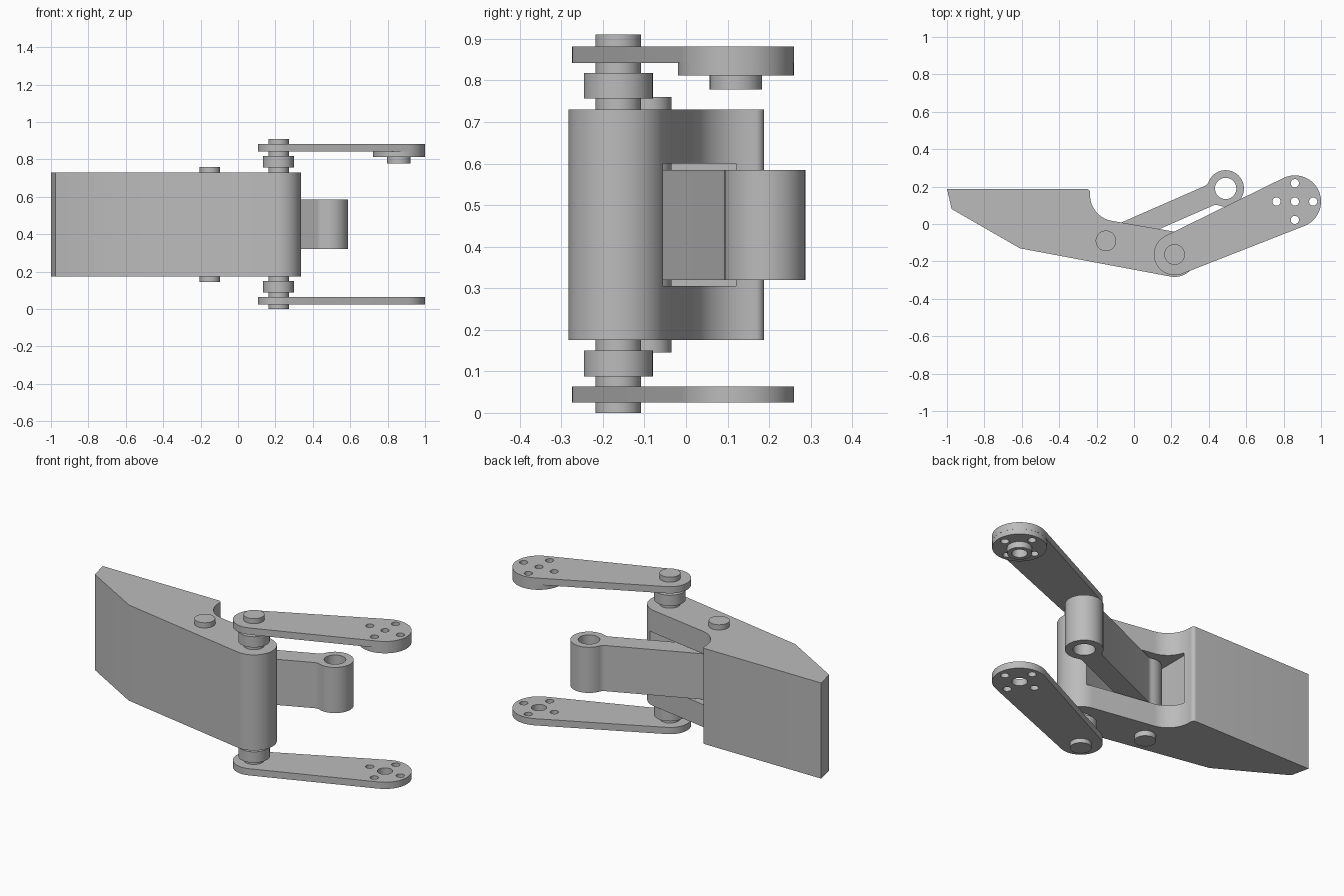
import bpy, bmesh, math
from math import cos, sin, radians, degrees, sqrt, atan2

if "Cube" in bpy.data.objects:
    bpy.data.objects.remove(bpy.data.objects["Cube"])

GREY = (0.5, 0.5, 0.5, 1)
metal = bpy.data.materials.new("plain grey")
metal.use_nodes = True
metal.diffuse_color = GREY
metal.node_tree.nodes["Principled BSDF"].inputs["Base Color"].default_value = GREY

HINGE = (0.217, -0.163)
PIVOT = (-0.15, -0.09)
EYE = (0.49, 0.19)
TIP = (0.86, 0.12)


def arc(c, r, a0, a1, n=24):
    """Points on an arc, angles in degrees."""
    return [(c[0] + r * cos(radians(a0 + (a1 - a0) * i / n)),
             c[1] + r * sin(radians(a0 + (a1 - a0) * i / n))) for i in range(n + 1)]


def circle(c, r, n=48):
    return arc(c, r, 0, 360, n)[:-1]


def prism(name, *layers):
    """Solids extruded from (outline, z0, z1) layers, joined in one object."""
    bm = bmesh.new()
    for outline, z0, z1 in layers:
        face = bm.faces.new([bm.verts.new((x, y, z0)) for x, y in outline])
        top = bmesh.ops.extrude_face_region(bm, geom=[face])["geom"]
        bmesh.ops.translate(bm, vec=(0, 0, z1 - z0),
                            verts=[v for v in top if isinstance(v, bmesh.types.BMVert)])
    bmesh.ops.recalc_face_normals(bm, faces=bm.faces)
    mesh = bpy.data.meshes.new(name)
    bm.to_mesh(mesh)
    bm.free()
    mesh.materials.append(metal)
    ob = bpy.data.objects.new(name, mesh)
    bpy.context.collection.objects.link(ob)
    return ob


def apply(ob, kind, other):
    bpy.context.view_layer.objects.active = ob
    mod = ob.modifiers.new(kind.lower(), "BOOLEAN")
    mod.operation, mod.solver, mod.object = kind, "EXACT", other
    bpy.ops.object.modifier_apply(modifier=mod.name)
    bpy.data.objects.remove(other)


def capsule(c0, r0, c1, r1):
    """Outline of two circles joined by their outer tangents."""
    dx, dy = c1[0] - c0[0], c1[1] - c0[1]
    a = degrees(atan2(dy, dx))
    t = degrees(math.acos((r0 - r1) / math.hypot(dx, dy)))
    return arc(c0, r0, a + t, a + 360 - t) + arc(c1, r1, a - t, a + t)


# Main body with scooped back and rounded hinge end
body = prism("body", ([(-1, 0.188), (-0.975, 0.08), (-0.61, -0.13)]
                      + arc(HINGE, 0.12, -100, 80)
                      + arc((-0.095, 0.155), 0.14, 260, 180)
                      + arc((-0.255, 0.168), 0.02, 0, 90, 6), 0.175, 0.73))

# Pocket in which the link swings
pocket = prism("pocket_cutter", (arc(PIVOT, 0.1, 180, 278)
                                 + [(0.27, -0.055), (0.3, 0.12), (-0.25, 0.12)], 0.305, 0.6))
apply(body, "DIFFERENCE", pocket)


# Link: two eyes joined by a filleted bar
def link_half(length, w, r, f):
    """Right-hand half of the outline along +x, from lower edge to upper edge."""
    a = length - sqrt((r + f) ** 2 - (w + f) ** 2)
    t = degrees(math.asin((w + f) / (r + f)))
    low = arc((a, -w - f), f, 90, 180 - t - 90 + 90 - (180 - 2 * t), 8)
    return low + arc((length, 0), r, -180 + t, 180 - t) + [(x, -y) for x, y in reversed(low)]


span = math.hypot(EYE[0] - PIVOT[0], EYE[1] - PIVOT[1])
tilt = atan2(EYE[1] - PIVOT[1], EYE[0] - PIVOT[0])
local = link_half(span, 0.057, 0.098, 0.04) + [
    (span / 2 - x, -y) for x, y in link_half(span / 2, 0.057, 0.085, 0.04)]
link = prism("link", ([(PIVOT[0] + x * cos(tilt) - y * sin(tilt),
                        PIVOT[1] + x * sin(tilt) + y * cos(tilt)) for x, y in local], 0.32, 0.585))
apply(link, "DIFFERENCE", prism("eye_cutter", (circle(EYE, 0.057), 0.2, 0.7)))

# Arms with drilled tips
lower_arm = prism("lower_arm", (capsule(HINGE, 0.111, TIP, 0.14), 0.025, 0.064))
upper_arm = prism("upper_arm", (capsule(HINGE, 0.111, TIP, 0.14), 0.842, 0.881))
apply(upper_arm, "UNION", prism("tip_pad", (circle(TIP, 0.1395), 0.812, 0.86)))
apply(upper_arm, "UNION", prism("tip_boss", (circle(TIP, 0.063), 0.778, 0.83)))
for arm, centre_r in ((lower_arm, 0.04), (upper_arm, 0.022)):
    for dx, dy in ((1, 0), (-1, 0), (0, 1), (0, -1), (0, 0)):
        r = centre_r if dx == dy else 0.022
        spot = (TIP[0] + 0.098 * dx, TIP[1] + 0.098 * dy)
        apply(arm, "DIFFERENCE", prism("hole_cutter", (circle(spot, r, 24), -0.1, 1)))
apply(upper_arm, "DIFFERENCE", prism("bore_cutter", (circle(TIP, 0.04), 0.7, 0.83)))

# Pins and collars
prism("hinge_pin", (circle(HINGE, 0.055), 0, 0.91))
prism("pivot_pin", (circle(PIVOT, 0.055), 0.145, 0.76))
prism("lower_collar", (circle(HINGE, 0.083), 0.087, 0.15))
prism("upper_collar", (circle(HINGE, 0.083), 0.756, 0.818))

# Smooth the round walls, keep edges sharp
for ob in bpy.context.collection.objects:
    ob.select_set(ob.type == "MESH")
bpy.ops.object.shade_smooth_by_angle(angle=radians(25))
